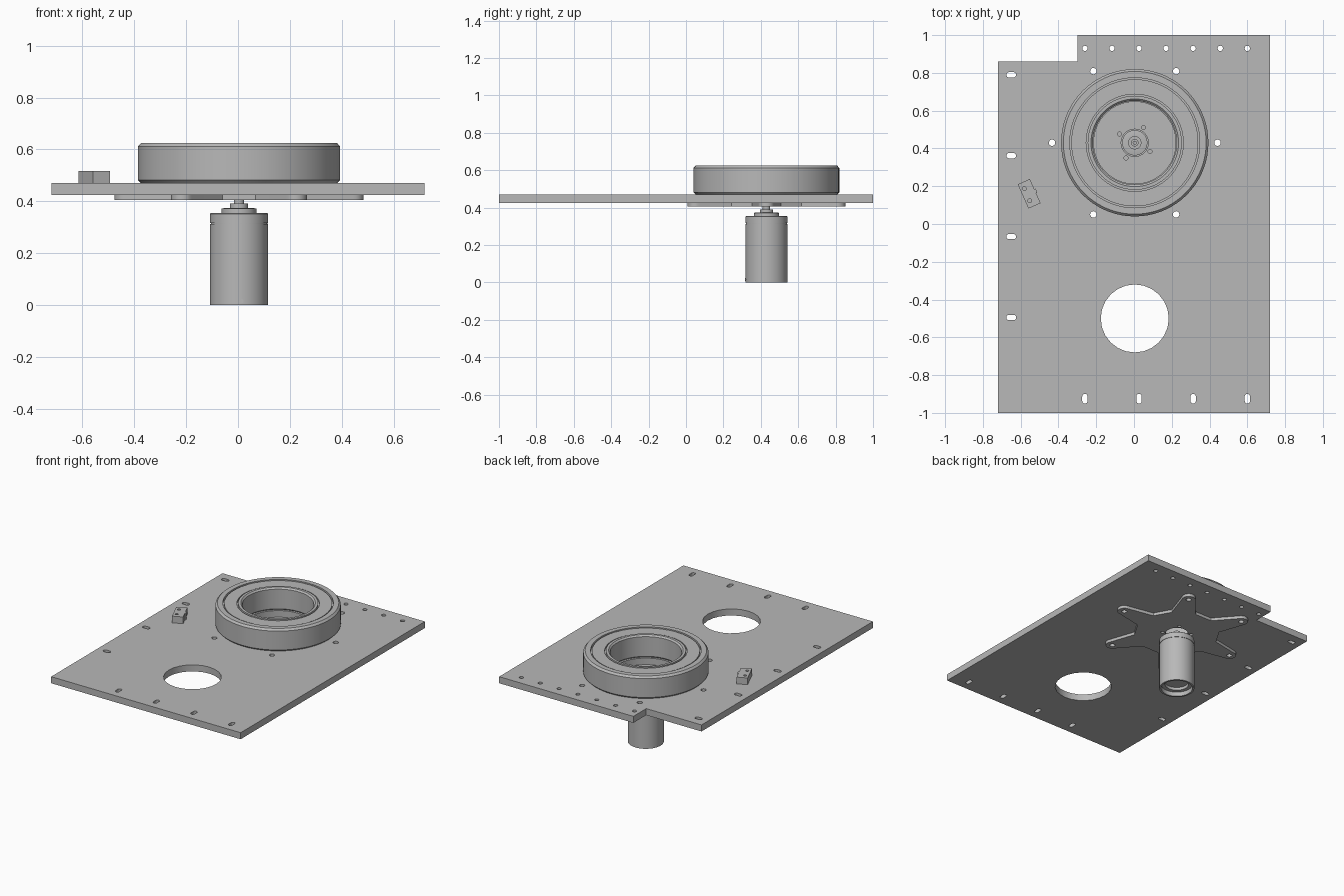
import bpy, bmesh
from math import sin, cos, pi, radians
from mathutils import Vector, Matrix

cube = bpy.data.objects.get("Cube")
if cube:
    bpy.data.objects.remove(cube, do_unlink=True)

grey = bpy.data.materials.new("machined_grey")
grey.use_nodes = True
COLOUR = (0.48, 0.48, 0.48, 1)
grey.diffuse_color = COLOUR
grey.node_tree.nodes["Principled BSDF"].inputs["Base Color"].default_value = COLOUR

AXIS = Vector((0.004, 0.43, 0))      # shared axis of bearing, bracket and motor


def circle(x, y, r, n=20):
    return [(x + r * cos(2 * pi * i / n), y + r * sin(2 * pi * i / n)) for i in range(n)]


def slot(x, y, length, r, upright=False, n=8):
    """Outline of a round-ended slot."""
    half, pts = length / 2 - r, []
    for side in (1, -1):
        for i in range(n + 1):
            a = -pi / 2 + pi * i / n
            pts.append((side * (half + r * cos(a)), side * r * sin(a)))
    return [(x - v, y + u) if upright else (x + u, y + v) for u, v in pts]


def sheet(name, outlines, z0, z1):
    """Flat sheet: the first outline is the edge, the others are holes."""
    curve = bpy.data.curves.new(name + "_outline", 'CURVE')
    curve.dimensions = '2D'
    curve.fill_mode = 'BOTH'
    curve.extrude = (z1 - z0) / 2
    for pts in outlines:
        spline = curve.splines.new('POLY')
        spline.points.add(len(pts) - 1)
        for p, (x, y) in zip(spline.points, pts):
            p.co = (x, y, 0, 1)
        spline.use_cyclic_u = True
    temp = bpy.data.objects.new(name + "_outline", curve)
    bpy.context.collection.objects.link(temp)
    mesh = bpy.data.meshes.new_from_object(temp.evaluated_get(bpy.context.evaluated_depsgraph_get()))
    bpy.data.objects.remove(temp, do_unlink=True)
    bm = bmesh.new()
    bm.from_mesh(mesh)
    bmesh.ops.remove_doubles(bm, verts=bm.verts, dist=1e-5)
    bmesh.ops.recalc_face_normals(bm, faces=bm.faces)
    bmesh.ops.translate(bm, verts=bm.verts, vec=(0, 0, (z0 + z1) / 2))
    return finish(name, bm)


def lathe(name, profile, closed=False, steps=72):
    """Spin a (radius, height) profile about the shared axis."""
    bm = bmesh.new()
    verts = [bm.verts.new((r, 0, z)) for r, z in profile]
    edges = [bm.edges.new(pair) for pair in zip(verts, verts[1:])]
    if closed:
        edges.append(bm.edges.new((verts[-1], verts[0])))
    bmesh.ops.spin(bm, geom=verts + edges, cent=(0, 0, 0), axis=(0, 0, 1),
                   angle=2 * pi, steps=steps, use_duplicate=False)
    bmesh.ops.remove_doubles(bm, verts=bm.verts, dist=1e-5)
    bmesh.ops.recalc_face_normals(bm, faces=bm.faces)
    obj = finish(name, bm)
    obj.location = AXIS
    return obj


def finish(name, bm):
    mesh = bpy.data.meshes.new(name)
    bm.to_mesh(mesh)
    bm.free()
    mesh.materials.clear()
    mesh.materials.append(grey)
    obj = bpy.data.objects.new(name, mesh)
    bpy.context.collection.objects.link(obj)
    bpy.ops.object.select_all(action='DESELECT')
    obj.select_set(True)
    bpy.context.view_layer.objects.active = obj
    bpy.ops.object.shade_smooth_by_angle(angle=radians(25))
    return obj


# Bolt circle shared by plate and bracket
bolts = [circle(AXIS.x + 0.438 * cos(k * pi / 3), AXIS.y + 0.438 * sin(k * pi / 3), 0.017, 16)
         for k in range(6)]

# Base plate with notch, slots and holes
edge = [(-0.72, -1), (0.72, -1), (0.72, 1), (-0.3, 1), (-0.3, 0.86), (-0.72, 0.86)]
holes = [circle(AXIS.x, -0.5, 0.18, 24), circle(AXIS.x, AXIS.y, 0.217, 64)] + bolts
holes += [circle(-0.26 + 0.1433 * i, 0.93, 0.014, 16) for i in range(7)]
holes += [slot(-0.26 + 0.2867 * i, -0.925, 0.052, 0.014, True) for i in range(4)]
holes += [slot(-0.65, 0.79 - 0.4283 * i, 0.052, 0.014) for i in range(4)]
sheet("base_plate", [edge] + holes, 0.425, 0.47)

# Six-armed bracket below the plate
star = []
for k in range(6):
    arm = [(0.438 + 0.043 * cos(a), 0.043 * sin(a))
           for a in (-pi / 2 + pi * i / 10 for i in range(11))]
    valley = [(0.265 * cos(pi / 6) - s * 0.031, 0.265 * sin(pi / 6) + s * 0.055) for s in (-1, 1)]
    c, s = cos(k * pi / 3), sin(k * pi / 3)
    star += [(AXIS.x + x * c - y * s, AXIS.y + x * s + y * c) for x, y in arm + valley]
screws = [circle(AXIS.x + 0.093 * cos(a), AXIS.y + 0.093 * sin(a), 0.011, 16)
          for a in (pi / 3 + k * pi / 2 for k in range(4))]
sheet("star_bracket", [star, circle(AXIS.x, AXIS.y, 0.072, 40)] + bolts + screws, 0.405, 0.425)

# Ball bearing: outer race, shield and inner race separated by grooves
lathe("bearing", [
    (0.222, 0.48), (0.232, 0.47), (0.378, 0.47), (0.39, 0.482), (0.39, 0.612), (0.378, 0.625),
    (0.344, 0.625), (0.344, 0.608), (0.336, 0.608), (0.336, 0.621), (0.257, 0.621),
    (0.257, 0.608), (0.249, 0.608), (0.249, 0.625), (0.232, 0.625), (0.222, 0.615)], closed=True)

# Motor can with open bottom, stepped nose and shaft
lathe("motor", [
    (0, 0.05), (0.075, 0.05), (0.075, 0.03), (0.1, 0.03), (0.1, 0), (0.112, 0), (0.112, 0.312),
    (0.109, 0.312), (0.109, 0.317), (0.112, 0.317), (0.112, 0.352), (0.109, 0.355),
    (0.067, 0.355), (0.067, 0.372), (0.05, 0.375), (0.035, 0.375), (0.035, 0.391),
    (0.02, 0.391), (0.02, 0.415), (0.008, 0.415), (0.008, 0.405), (0, 0.405)])

# Small set screw low on the motor front
bm = bmesh.new()
bmesh.ops.create_cone(bm, cap_ends=True, segments=16, radius1=0.008, radius2=0.008, depth=0.006,
                      matrix=Matrix.Translation((AXIS.x + 0.01, AXIS.y - 0.111, 0.015))
                      @ Matrix.Rotation(pi / 2, 4, 'X'))
finish("motor_set_screw", bm)

# Sensor block with two mounting holes and a small side nub
body = [(-0.07, -0.035), (0.07, -0.035), (0.07, 0.035), (0.012, 0.035), (0.012, 0.042),
        (-0.012, 0.042), (-0.012, 0.035), (-0.07, 0.035)]
block = sheet("sensor_block", [body, circle(-0.035, -0.012, 0.01, 16), circle(0.035, -0.012, 0.01, 16)],
              0.47, 0.516)
block.location = (-0.555, 0.16, 0)
block.rotation_euler.z = radians(-66)
